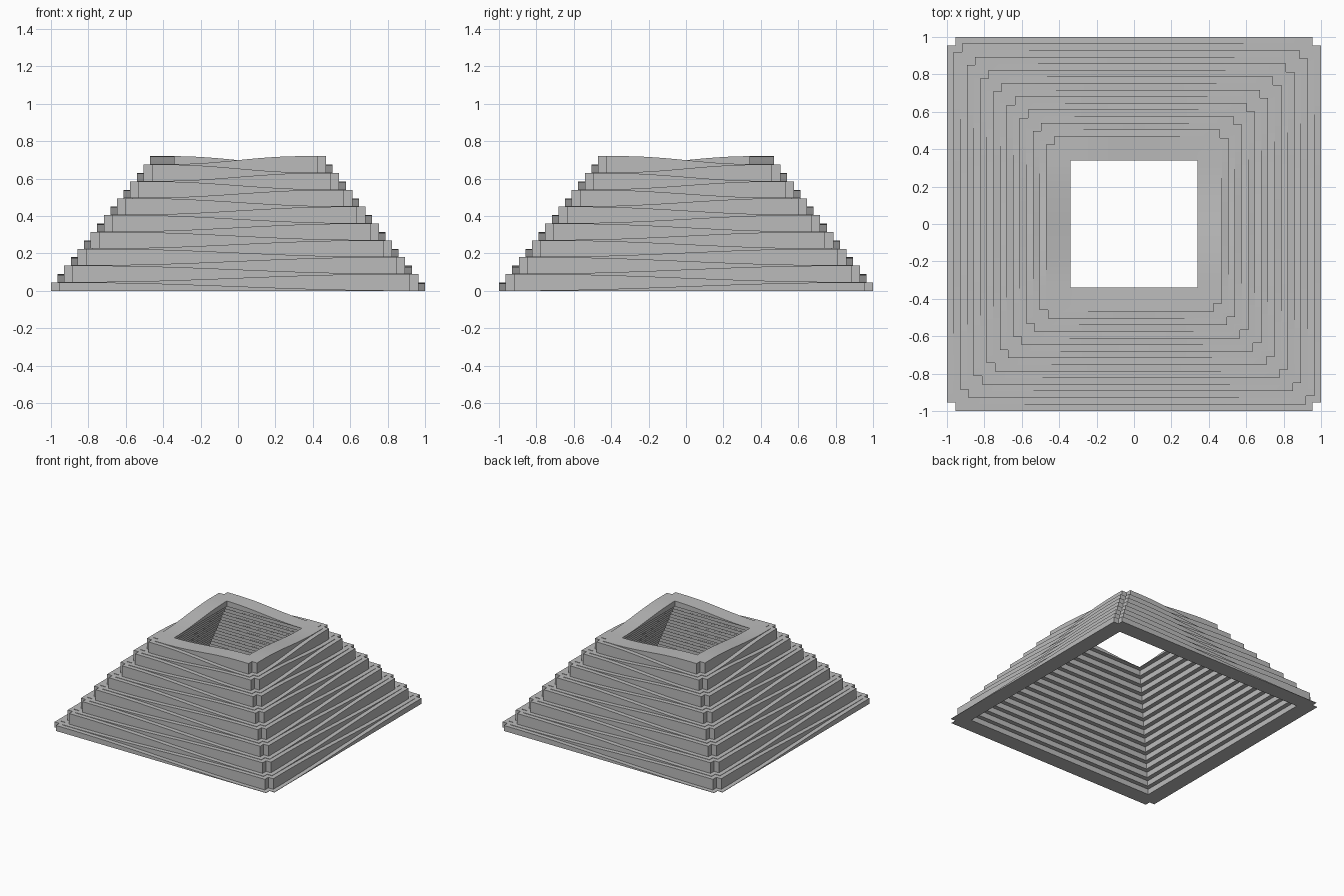
import bpy, bmesh, math
from mathutils import Matrix

cube = bpy.data.objects.get("Cube")
if cube:
    bpy.data.objects.remove(cube, do_unlink=True)

LAYERS = 16
STEP_Z = 0.045      # rise per layer
STEP_IN = 0.0353    # setback per layer
WIDTH = 0.13        # width of each frame
NOTCH = 0.045       # square cut at each corner
SAMPLES = 20        # stations along each side

grey = bpy.data.materials.new("stone_grey")
grey.use_nodes = True
grey.diffuse_color = (0.5, 0.5, 0.5, 1)
bsdf = next(n for n in grey.node_tree.nodes if n.type == 'BSDF_PRINCIPLED')
bsdf.inputs["Base Color"].default_value = (0.5, 0.5, 0.5, 1)
bsdf.inputs["Roughness"].default_value = 0.8


def clamp(v, limit):
    return max(-limit, min(limit, v))


def section(t, r_out, depth, k, sign):
    """Cross-section of one frame at position t along the front side."""
    r_in = r_out - WIDTH
    r_mid = r_in + STEP_IN + 0.001
    wave = math.sin(math.pi / 2 * clamp(t / r_in, 1)) * sign
    base = k * STEP_Z
    top = base + 0.003 + (STEP_Z - 0.003) * (1 + wave) / 2
    skirt = base if k == 0 else base - STEP_Z + 0.002
    inner = clamp(t, r_in)
    mid = clamp(t, r_mid)
    return [(t, -depth, top), (inner, -r_in, top), (inner, -r_in, base),
            (mid, -r_mid, base), (mid, -r_mid, skirt), (t, -depth, skirt)]


def wavy_frame(k):
    """Square frame whose top rises and falls between opposite corners."""
    r = 1 - k * STEP_IN
    r_in, end = r - WIDTH, r - NOTCH
    stations = [-end]
    stations += [r_in * (2 * i / SAMPLES - 1) for i in range(SAMPLES + 1)]
    stations.append(end)
    bm = bmesh.new()
    rings = []
    for side in range(4):
        turn = Matrix.Rotation(side * math.pi / 2, 3, 'Z')
        sign = (-1 if k % 2 == 0 else 1) * (-1 if side % 2 else 1)
        rows = [section(t, r, r, k, sign) for t in stations]
        rows.append(section(end, r, end, k, sign))     # corner notch
        for row in rows:
            rings.append([bm.verts.new(turn @ Matrix.Identity(3) @ to_vec(p)) for p in row])
    for a, b in zip(rings, rings[1:] + rings[:1]):
        for i in range(len(a)):
            j = (i + 1) % len(a)
            bm.faces.new((a[i], a[j], b[j], b[i]))
    bmesh.ops.remove_doubles(bm, verts=bm.verts, dist=0.0001)
    bmesh.ops.dissolve_degenerate(bm, edges=bm.edges, dist=0.0001)
    bmesh.ops.recalc_face_normals(bm, faces=bm.faces)
    mesh = bpy.data.meshes.new(f"frame_layer_{k + 1}")
    bm.to_mesh(mesh)
    bm.free()
    mesh.materials.append(grey)
    obj = bpy.data.objects.new(mesh.name, mesh)
    bpy.context.collection.objects.link(obj)
    return obj


def to_vec(p):
    from mathutils import Vector
    return Vector(p)


# Stack of frames, each set back and waving opposite to the one below
frames = [wavy_frame(k) for k in range(LAYERS)]

bpy.ops.object.select_all(action='DESELECT')
for frame in frames:
    frame.select_set(True)
bpy.context.view_layer.objects.active = frames[0]
bpy.ops.object.shade_smooth_by_angle(angle=math.radians(30))
